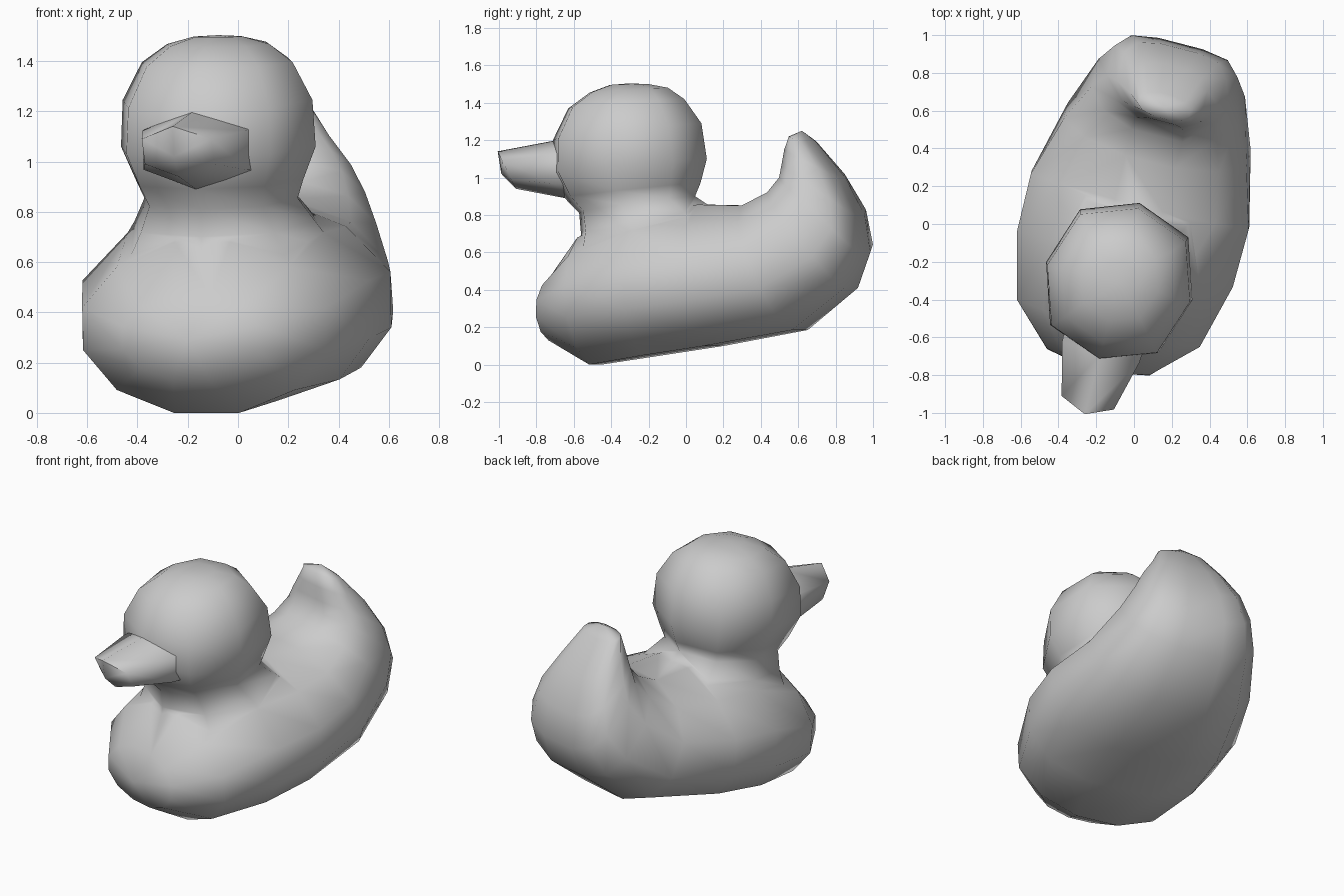
import bpy, bmesh, math
from mathutils import Matrix, Vector

if "Cube" in bpy.data.objects:
    bpy.data.objects.remove(bpy.data.objects["Cube"])

YAW = Matrix.Rotation(math.radians(-14.5), 4, 'Z')
grey = bpy.data.materials.new("plain_grey")
grey.diffuse_color = (0.6, 0.6, 0.6, 1)
grey.use_nodes = True
grey.node_tree.nodes["Principled BSDF"].inputs["Base Color"].default_value = grey.diffuse_color


def loft(name, rings, sides, tips, phase=0.5, angle=50):
    """Skin rings; each = (y1, z1, y2, z2, half_width, bow, power1, power2)."""
    bm = bmesh.new()
    loops = []
    for y1, z1, y2, z2, w, bow, power1, power2 in rings:
        a, b = Vector((0, y1, z1)), Vector((0, y2, z2))
        mid, half = (a + b) / 2, (b - a) / 2
        loop = []
        for i in range(sides):
            t = 2 * math.pi * (i + phase) / sides
            s, c = math.sin(t), math.cos(t)
            e = 2 / (power1 if c < 0 else power2)
            # stretch so the outermost points reach the given sizes
            fit = math.cos(2 * math.pi * phase / sides) ** e
            u = math.copysign(abs(s) ** e, s) / fit
            v = math.copysign(abs(c) ** e, c) / fit
            p = mid + half * v + Vector((u * w, bow * u * u, 0))
            loop.append(bm.verts.new(p))
        loops.append(loop)
    for l0, l1 in zip(loops, loops[1:]):
        for i in range(sides):
            j = (i + 1) % sides
            bm.faces.new((l0[i], l0[j], l1[j], l1[i]))
    for loop, (y, z) in zip((loops[0], loops[-1]), tips):
        tip = bm.verts.new((0, y, z))
        for i in range(sides):
            bm.faces.new((loop[i], loop[(i + 1) % sides], tip))
    bmesh.ops.recalc_face_normals(bm, faces=bm.faces)
    bm.transform(YAW)
    me = bpy.data.meshes.new(name)
    bm.to_mesh(me)
    bm.free()
    me.materials.append(grey)
    ob = bpy.data.objects.new(name, me)
    bpy.context.collection.objects.link(ob)
    smooth(ob, angle)
    return ob


def smooth(ob, angle):
    bpy.ops.object.select_all(action='DESELECT')
    bpy.context.view_layer.objects.active = ob
    ob.select_set(True)
    bpy.ops.object.shade_smooth_by_angle(angle=math.radians(angle))


# body curling up into the tail: underside point, upper point, half width
body = loft("body", [
    (-0.74, 0.13, -0.73, 0.47, 0.28, -0.02, 2.0, 2.0),
    (-0.50, 0.00, -0.57, 0.68, 0.50, 0, 2.0, 1.8),
    (-0.18, 0.05, -0.20, 0.83, 0.59, 0, 2.6, 1.75),
    (0.155, 0.10, 0.10, 0.855, 0.595, 0, 2.6, 1.75),
    (0.63, 0.185, 0.34, 0.85, 0.50, 0, 2.4, 2.0),
    (0.91, 0.41, 0.48, 0.92, 0.40, 0.03, 2.5, 2.5),
    (0.98, 0.60, 0.54, 1.00, 0.335, 0.05, 2.6, 2.8),
    (0.955, 0.80, 0.55, 1.07, 0.28, 0.04, 2.6, 2.8),
    (0.86, 1.00, 0.56, 1.15, 0.20, 0.02, 2.4, 2.8),
    (0.71, 1.19, 0.58, 1.22, 0.14, 0, 2.0, 2.4),
], 12, [(-0.81, 0.29), (0.64, 1.25)], angle=180)

# neck flare and head: front point, back point, half width
head = loft("head", [r + (0, 2.3, 2.3) for r in [
    (-0.60, 0.56, 0.26, 0.74, 0.45),
    (-0.58, 0.70, 0.16, 0.83, 0.37),
    (-0.59, 0.81, 0.05, 0.90, 0.315),
    (-0.67, 0.89, 0.08, 0.97, 0.345),
    (-0.74, 1.02, 0.115, 1.10, 0.40),
    (-0.735, 1.20, 0.085, 1.29, 0.39),
    (-0.65, 1.37, -0.01, 1.42, 0.31),
    (-0.53, 1.455, -0.10, 1.48, 0.21),
    (-0.42, 1.495, -0.21, 1.50, 0.10),
]], 8, [(-0.2, 0.60), (-0.32, 1.503)], phase=0, angle=180)

# fuse head and body into one skin
fuse = body.modifiers.new("fuse", 'BOOLEAN')
fuse.operation = 'UNION'
fuse.solver = 'EXACT'
fuse.object = head
bpy.context.view_layer.update()
fused = bpy.data.meshes.new_from_object(
    body.evaluated_get(bpy.context.evaluated_depsgraph_get()))
body.modifiers.clear()
body.data = fused
bpy.data.objects.remove(head)
body.name = "body_and_head"

# weld the seam so the shading flows from neck to back
bm = bmesh.new()
bm.from_mesh(fused)
bmesh.ops.remove_doubles(bm, verts=bm.verts, dist=0.025)
bm.to_mesh(fused)
bm.free()
smooth(body, 180)

# beak: six-sided, with a pointed front edge
loft("beak", [
    (-0.60, 1.22, -0.60, 0.88, 0.25, 0, 2, 2),
    (-0.71, 1.20, -0.67, 0.89, 0.245, 0, 2, 2),
    (-1.04, 1.14, -0.94, 0.94, 0.165, 0.05, 2, 2),
], 6, [(-0.6, 1.05), (-1.02, 1.02)], phase=0, angle=72)
